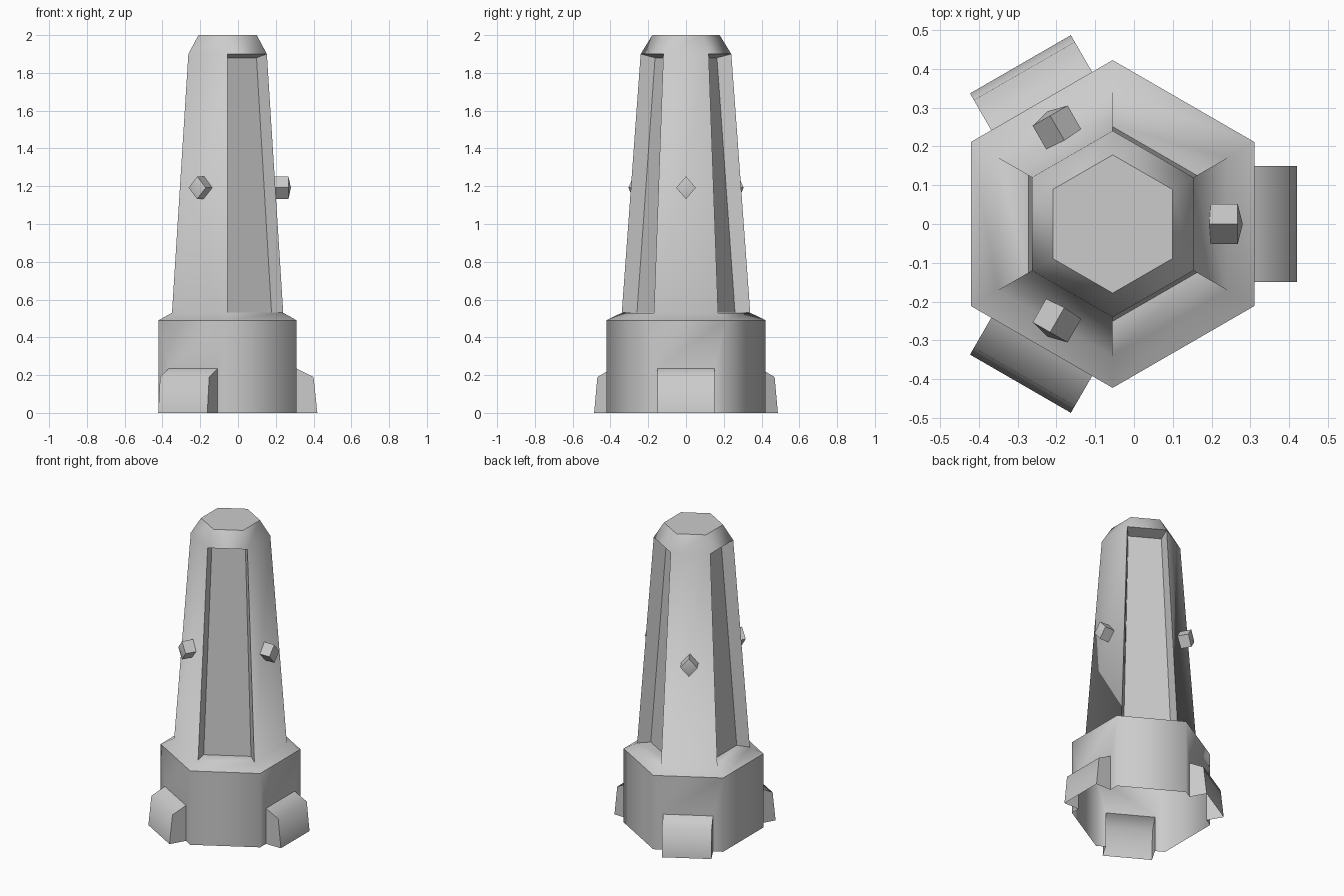
import bpy, bmesh
from math import radians, cos, sin
from mathutils import Matrix, Vector

cube = bpy.data.objects.get("Cube")
if cube:
    bpy.data.objects.remove(cube, do_unlink=True)

AXIS_X = -0.055          # tower axis, offset so the whole model is centred
C30 = cos(radians(30))

grey = bpy.data.materials.new("plain_grey")
grey.use_nodes = True
grey.diffuse_color = (0.6, 0.6, 0.6, 1)
grey.node_tree.nodes["Principled BSDF"].inputs["Base Color"].default_value = (0.6, 0.6, 0.6, 1)


def finish(name, bm, angle):
    """Weld, orient and shade a part."""
    bmesh.ops.remove_doubles(bm, verts=bm.verts, dist=0.0005)
    bmesh.ops.recalc_face_normals(bm, faces=bm.faces)
    mesh = bpy.data.meshes.new(name)
    bm.to_mesh(mesh)
    bm.free()
    mesh.materials.append(grey)
    obj = bpy.data.objects.new(name, mesh)
    bpy.context.collection.objects.link(obj)
    bpy.ops.object.select_all(action='DESELECT')
    obj.select_set(True)
    bpy.context.view_layer.objects.active = obj
    bpy.ops.object.shade_smooth_by_angle(angle=radians(angle))
    return obj


def place(side, out, across, z):
    """Point given outward and sideways from the axis on one of the six sides."""
    a = radians(60 * side)
    return Vector((AXIS_X + out * cos(a) - across * sin(a),
                   out * sin(a) + across * cos(a), z))


def face(bm, side, points):
    return bm.faces.new([bm.verts.new(place(side, *p)) for p in points])


def edge(radius, z):
    """The two ends of a hexagon side."""
    return [(radius * C30, -radius / 2, z), (radius * C30, radius / 2, z)]


def band(bm, side, low, high):
    face(bm, side, low + high[::-1])


# Hexagon profile: foot, rim, shoulder, top of shaft, cap
foot, rim = edge(0.422, 0), edge(0.422, 0.49)
shoulder, shaft_top = edge(0.34, 0.53), edge(0.24, 1.9)
cap = edge(0.178, 2.0)

# Outline of the foot block, from the wall outwards and down
FOOT_W = 0.15
WALL = 0.422 * C30
foot_path = [(WALL, 0.235), (0.455, 0.19), (0.475, 0)]

body = bmesh.new()
for side in range(6):
    band(body, side, rim, shoulder)
    band(body, side, shaft_top, cap)
    if side % 2:
        # Plain base wall and sunken shaft panel
        band(body, side, foot, rim)
        floor_low = [(0.217, -0.143, 0.532), (0.217, 0.143, 0.532)]
        floor_high = [(0.131, -0.101, 1.88), (0.131, 0.101, 1.88)]
        outer = shoulder + shaft_top[::-1]
        inner = floor_low + floor_high[::-1]
        face(body, side, inner)
        for i in range(4):
            j = (i + 1) % 4
            face(body, side, [outer[i], outer[j], inner[j], inner[i]])
    else:
        # Flat shaft face, base wall opened into a hollow foot block
        band(body, side, shoulder, shaft_top)
        top_l, top_r = (WALL, -FOOT_W, 0.235), (WALL, FOOT_W, 0.235)
        bot_l, bot_r = (WALL, -FOOT_W, 0), (WALL, FOOT_W, 0)
        face(body, side, [foot[0], bot_l, top_l, rim[0]])
        face(body, side, [bot_r, foot[1], rim[1], top_r])
        face(body, side, [top_l, top_r, rim[1], rim[0]])
        for (o1, z1), (o2, z2) in zip(foot_path, foot_path[1:]):
            face(body, side, [(o1, -FOOT_W, z1), (o1, FOOT_W, z1),
                              (o2, FOOT_W, z2), (o2, -FOOT_W, z2)])
        for w in (-FOOT_W, FOOT_W):
            face(body, side, [(WALL, w, 0)] + [(o, w, z) for o, z in foot_path])
# Flat top of the cap
body.faces.new([body.verts.new(place(s, *cap[0])) for s in range(6)])
finish("tower_body", body, 60.2)

# Diamond studs with a shallow point
for n, side in enumerate((0, 2, 4)):
    stud = bmesh.new()
    diamond = [(0.052, 0), (0, 0.06), (-0.052, 0), (0, -0.06)]
    for i in range(4):
        (a, h), (b, k) = diamond[i], diamond[(i + 1) % 4]
        z = 1.192
        face(stud, side, [(0.245, a, z + h), (0.245, b, z + k),
                          (0.322, b, z + k), (0.322, a, z + h)])
        face(stud, side, [(0.322, a, z + h), (0.322, b, z + k), (0.335, 0, z)])
    face(stud, side, [(0.245, a, 1.192 + h) for a, h in diamond])
    finish(f"stud_{n + 1}", stud, 30)
